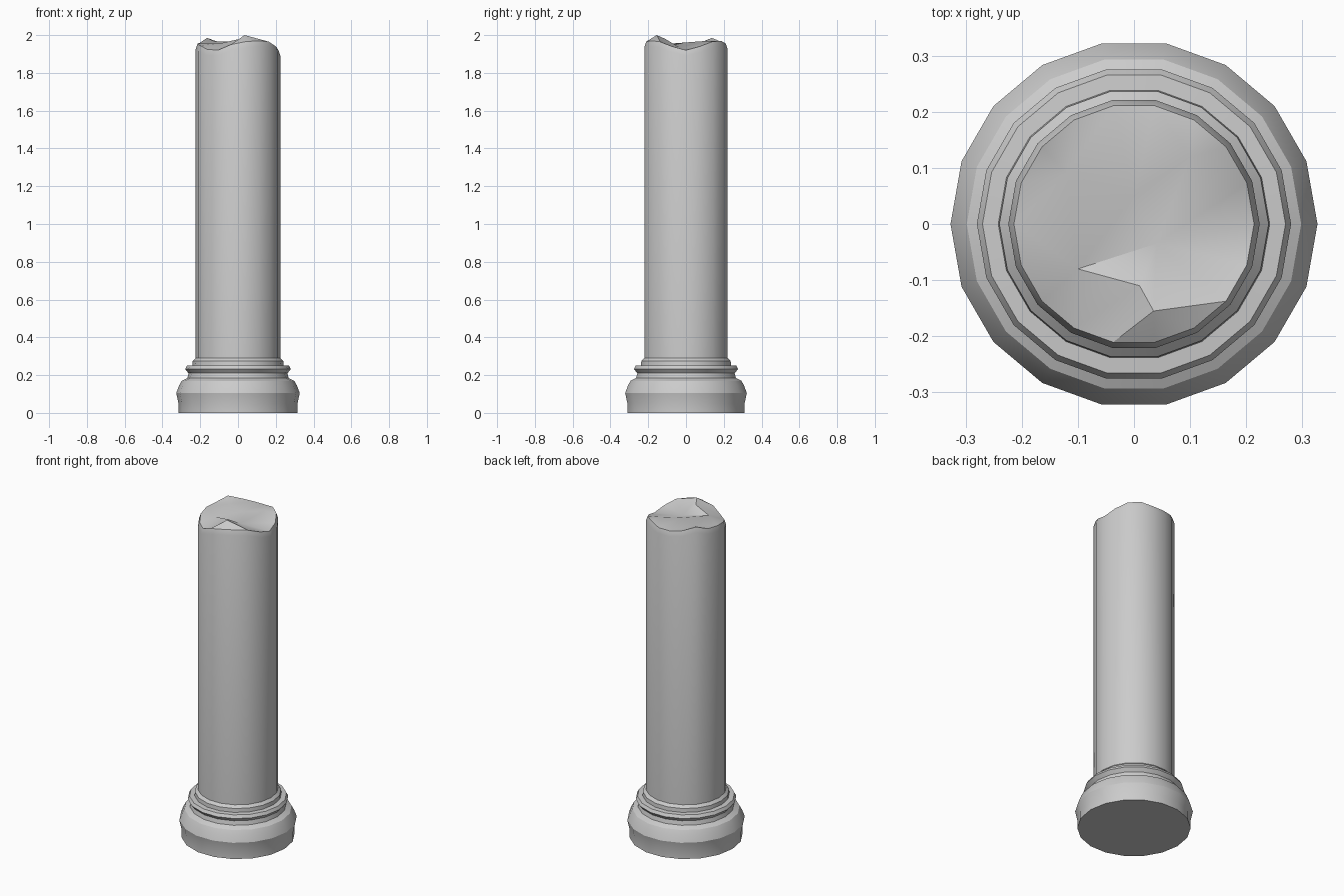
import bpy
from math import cos, sin, tau, radians
from mathutils import Vector
from mathutils.geometry import delaunay_2d_cdt

if "Cube" in bpy.data.objects:
    bpy.data.objects.remove(bpy.data.objects["Cube"])

SIDES = 18


def ring(r, heights):
    return [(r * cos(tau * i / SIDES), r * sin(tau * i / SIDES), h)
            for i, h in enumerate(heights)]


def build(name, rings, bottom_cap, top_points=None):
    verts = [v for r in rings for v in r]
    faces = []
    for k in range(len(rings) - 1):
        a, b = k * SIDES, (k + 1) * SIDES
        for i in range(SIDES):
            j = (i + 1) % SIDES
            faces.append((a + i, a + j, b + j, b + i))
    if bottom_cap:
        faces.append(tuple(reversed(range(SIDES))))
    if top_points:
        # triangulate the broken surface across the last ring
        start = len(verts) - SIDES
        verts += top_points
        flat = [Vector(v[:2]) for v in verts[start:]]
        rim = [(i, (i + 1) % SIDES) for i in range(SIDES)]
        result = delaunay_2d_cdt(flat, rim, [], 1, 1e-6)
        for f in result[2]:
            faces.append(tuple(start + result[3][i][0] for i in f))
    mesh = bpy.data.meshes.new(name)
    mesh.from_pydata(verts, [], faces)
    mesh.update()
    obj = bpy.data.objects.new(name, mesh)
    bpy.context.collection.objects.link(obj)
    bpy.ops.object.select_all(action='DESELECT')
    obj.select_set(True)
    bpy.context.view_layer.objects.active = obj
    bpy.ops.object.shade_smooth_by_angle(angle=radians(30))
    return obj


# Moulded base
profile = [(0.315, 0), (0.315, 0.05), (0.327, 0.105), (0.312, 0.145),
           (0.298, 0.17), (0.268, 0.185), (0.262, 0.21), (0.28, 0.232),
           (0.27, 0.25), (0.242, 0.252), (0.24, 0.275), (0.222, 0.292)]
build("column_base", [ring(r, [z] * SIDES) for r, z in profile], True)

# Shaft with a jagged broken top
rim = [1.92, 1.94, 1.965, 1.97, 1.955, 1.955, 1.965, 1.985, 1.96,
       1.955, 1.945, 1.925, 1.92, 1.95, 1.965, 1.97, 1.965, 1.94]
broken = [(0.035, -0.155, 2.0), (0.01, -0.11, 1.98), (0.0, 0.05, 1.965),
          (0.04, -0.035, 1.935), (-0.12, 0.09, 1.965), (0.1, 0.12, 1.97),
          (-0.1, -0.08, 1.955)]
build("column_shaft",
      [ring(0.224, [0.02] * SIDES),
       ring(0.224, [h - 0.03 for h in rim]),
       ring(0.214, rim)], True, broken)
